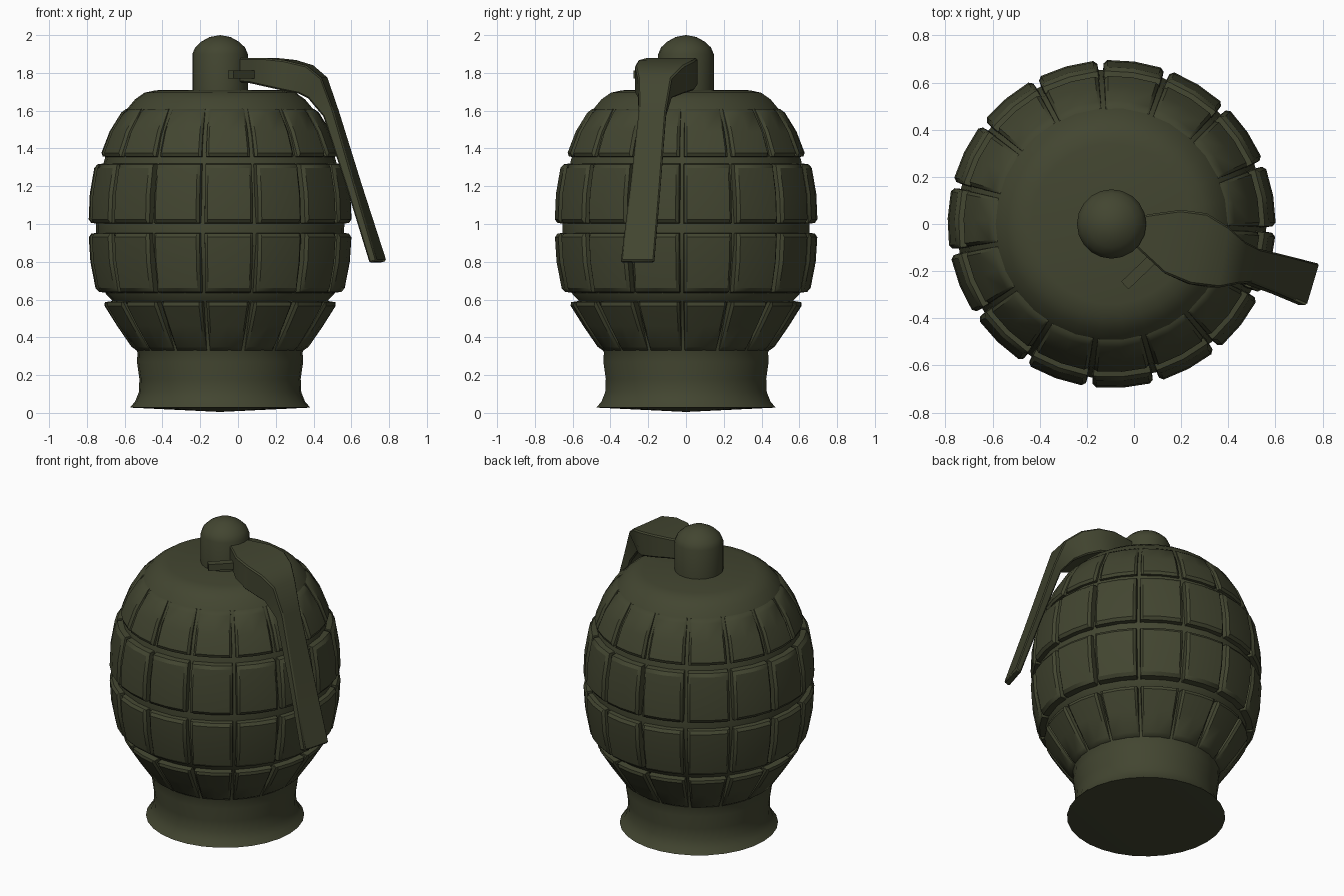
import bpy, bmesh, math
from mathutils import Vector

if "Cube" in bpy.data.objects:
    bpy.data.objects.remove(bpy.data.objects["Cube"])

AXIS_X = -0.095      # body axis, shifted so the lever balances the bounding box
COLUMNS = 15

olive = bpy.data.materials.new("dark olive")
olive.diffuse_color = (0.055, 0.060, 0.030, 1)
olive.use_nodes = True
olive.node_tree.nodes["Principled BSDF"].inputs["Base Color"].default_value = olive.diffuse_color


def finish(name, bm, angle=35, recalc=True):
    if recalc:
        bmesh.ops.recalc_face_normals(bm, faces=bm.faces)
    me = bpy.data.meshes.new(name)
    bm.to_mesh(me)
    bm.free()
    me.materials.append(olive)
    ob = bpy.data.objects.new(name, me)
    bpy.context.collection.objects.link(ob)
    bpy.ops.object.select_all(action='DESELECT')
    ob.select_set(True)
    bpy.context.view_layer.objects.active = ob
    bpy.ops.object.shade_smooth_by_angle(angle=math.radians(angle))
    return ob


def polar(r, a, z):
    return (AXIS_X + r * math.cos(a), r * math.sin(a), z)


def lathe(name, profile, segs):
    """Revolve (radius, z) points; the two ends close to points on the axis."""
    bm = bmesh.new()
    rings = [[bm.verts.new(polar(r, 2 * math.pi * i / segs, z)) for i in range(segs)]
             for r, z in profile[1:-1]]
    low = bm.verts.new(polar(0, 0, profile[0][1]))
    high = bm.verts.new(polar(0, 0, profile[-1][1]))
    for i in range(segs):
        j = (i + 1) % segs
        bm.faces.new((low, rings[0][j], rings[0][i]))
        bm.faces.new((high, rings[-1][i], rings[-1][j]))
        for a, b in zip(rings, rings[1:]):
            bm.faces.new((a[i], a[j], b[j], b[i]))
    return finish(name, bm)


# Core of the body: flared foot, waist, groove floor and rounded shoulder
lathe("body_core", [
    (0, 0.005), (0.477, 0.028), (0.45, 0.06), (0.43, 0.11), (0.427, 0.18), (0.44, 0.27),
    (0.437, 0.32), (0.575, 0.60), (0.605, 0.63), (0.655, 0.90), (0.658, 1.0),
    (0.615, 1.33), (0.575, 1.46), (0.50, 1.60), (0.45, 1.66), (0.40, 1.695),
    (0.34, 1.708), (0, 1.712)], 30)

# Domed fuse cap
lathe("fuse_cap", [(0, 1.68), (0.147, 1.68), (0.147, 1.90), (0.132, 1.935),
                   (0.10, 1.965), (0.055, 1.99), (0, 2.0)], 20)

# Four rows of raised blocks: (z, radius) at bottom, middle and top of each row
ROWS = [((0.325, 0.452), (0.46, 0.545), (0.592, 0.628)),
        ((0.635, 0.655), (0.80, 0.687), (0.955, 0.697)),
        ((1.00, 0.697), (1.16, 0.690), (1.322, 0.662)),
        ((1.352, 0.638), (1.49, 0.585), (1.615, 0.508))]


def radius_at(row, z):
    (z0, r0), (z1, r1), (z2, r2) = row
    if z < z1:
        return r0 + (r1 - r0) * (z - z0) / (z1 - z0)
    return r1 + (r2 - r1) * (z - z1) / (z2 - z1)


bm = bmesh.new()
half = math.radians(11.3)
US = [-1, -0.96, -0.84, 0, 0.84, 0.96, 1]
DROP = [0.055, 0.014, 0, 0, 0, 0.014, 0.055]
for row in ROWS:
    z0, z2 = row[0][0], row[2][0]
    zs = [z0, z0 + 0.006, z0 + 0.025, row[1][0], z2 - 0.025, z2 - 0.006, z2]
    for c in range(COLUMNS):
        mid = math.radians(-86) + 2 * math.pi * c / COLUMNS
        grid = [[bm.verts.new(polar(radius_at(row, z) - max(dz, du), mid + u * half, z))
                 for u, du in zip(US, DROP)] for z, dz in zip(zs, DROP)]
        for lo, hi in zip(grid, grid[1:]):
            for i in range(len(US) - 1):
                bm.faces.new((lo[i], lo[i + 1], hi[i + 1], hi[i]))
finish("body_blocks", bm, 30, recalc=False)

# Safety lever: loft of (left xy, right xy, top z, inward x offset, drop to underside)
SECTIONS = [
    ((0.00, 0.03), (0.00, -0.09), 1.88, 0.00, 0.13),
    ((0.09, 0.045), (0.065, -0.15), 1.88, 0.00, 0.135),
    ((0.20, 0.06), (0.13, -0.21), 1.88, 0.00, 0.15),
    ((0.31, 0.045), (0.24, -0.255), 1.868, -0.01, 0.16),
    ((0.40, -0.01), (0.36, -0.27), 1.84, -0.04, 0.15),
    ((0.475, -0.075), (0.44, -0.255), 1.775, -0.07, 0.11),
    ((0.535, -0.105), (0.505, -0.25), 1.60, -0.055, 0.03),
    ((0.66, -0.135), (0.62, -0.295), 1.20, -0.045, 0.015),
    ((0.788, -0.168), (0.735, -0.345), 0.805, -0.04, 0.012)]
bm = bmesh.new()
loops = []
for (lx, ly), (rx, ry), z, dx, drop in SECTIONS:
    pts = [(lx, ly, z), (rx, ry, z), (rx + dx, ry, z - drop), (lx + dx, ly, z - drop)]
    loops.append([bm.verts.new(p) for p in pts])
for a, b in zip(loops, loops[1:]):
    for i in range(4):
        j = (i + 1) % 4
        bm.faces.new((a[i], a[j], b[j], b[i]))
bm.faces.new(loops[0])
bm.faces.new(loops[-1])
lever = finish("safety_lever", bm, 40)
bevel = lever.modifiers.new("soft_edges", 'BEVEL')
bevel.width = 0.008
bevel.segments = 1
bevel.limit_method = 'ANGLE'
bevel.angle_limit = math.radians(50)

# Small retaining pin beside the lever head
bm = bmesh.new()
along = Vector((0.72, 0.69, 0)).normalized()
across = Vector((-along.y, along.x, 0))
bmesh.ops.create_cube(bm, size=1)
for v in bm.verts:
    x, y, z = v.co
    v.co = Vector((0.03, -0.195, 1.792)) + along * x * 0.19 + across * y * 0.045 + Vector((0, 0, z * 0.042))
finish("retaining_pin", bm)
